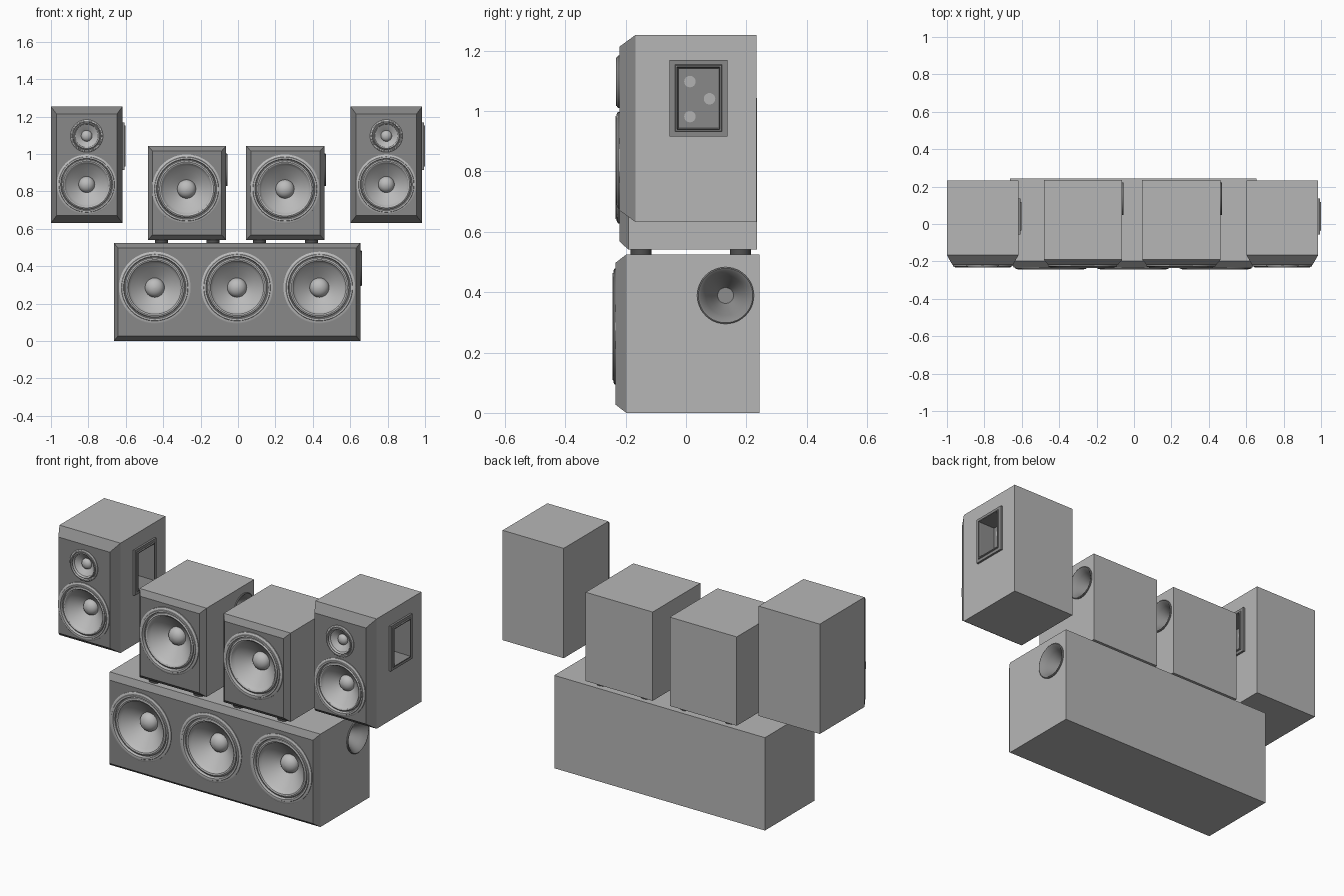
import bpy, bmesh
from math import cos, sin, pi, radians
from mathutils import Vector

if "Cube" in bpy.data.objects:
    bpy.data.objects.remove(bpy.data.objects["Cube"])

# local (u, v, h) axes for each facing: h points out of the surface
AXES = {
    'front': (Vector((1, 0, 0)), Vector((0, 0, 1)), Vector((0, -1, 0))),
    'side': (Vector((0, 1, 0)), Vector((0, 0, 1)), Vector((1, 0, 0))),
    'up': (Vector((1, 0, 0)), Vector((0, 1, 0)), Vector((0, 0, 1))),
}


def grey(name, g):
    m = bpy.data.materials.new(name)
    m.diffuse_color = (g, g, g, 1)
    m.use_nodes = True
    m.node_tree.nodes["Principled BSDF"].inputs["Base Color"].default_value = m.diffuse_color
    return m


SHELL, BAFFLE, CONE = grey('shell', .47), grey('baffle', .25), grey('cone', .5)
DARK, RECESS, FOOT = grey('port_dark', .27), grey('recess', .25), grey('foot', .08)
KNOB = grey('knob', .45)


def activate(ob):
    bpy.ops.object.select_all(action='DESELECT')
    ob.select_set(True)
    bpy.context.view_layer.objects.active = ob


def loft(name, pos, facing, loops, mat=None, n=48, base=False):
    """Skin loops of (half_u, half_v, h); n=4 gives rectangles, else round."""
    u, v, w = AXES[facing]
    bm = bmesh.new()
    if n == 4:
        ring = [(-1, -1), (1, -1), (1, 1), (-1, 1)]
    else:
        ring = [(cos(2 * pi * i / n), sin(2 * pi * i / n)) for i in range(n)]
    rows = [[bm.verts.new(Vector(pos) + u * (c * a) + v * (s * b) + w * h)
             for c, s in ring] for a, b, h in loops]
    for p, q in zip(rows, rows[1:]):
        for i in range(n):
            j = (i + 1) % n
            bm.faces.new((p[i], p[j], q[j], q[i]))
    bm.faces.new(rows[-1])
    if base:
        bm.faces.new(rows[0][::-1])
    me = bpy.data.meshes.new(name)
    bm.to_mesh(me)
    bm.free()
    ob = bpy.data.objects.new(name, me)
    bpy.context.collection.objects.link(ob)
    if mat:
        me.materials.append(mat)
    if mat and n > 4:
        activate(ob)
        bpy.ops.object.shade_smooth_by_angle(angle=radians(30))
    return ob


def cut(body, pos, facing, a, b, depth, n=48):
    tool = loft('cutter', pos, facing, [(a, b, -depth), (a, b, 0.05)], None, n, True)
    tool.hide_render = True
    mod = body.modifiers.new('hole', 'BOOLEAN')
    mod.operation, mod.solver, mod.object = 'DIFFERENCE', 'EXACT', tool
    activate(body)
    bpy.ops.object.modifier_apply(modifier=mod.name)
    bpy.data.objects.remove(tool)


def cabinet(name, x0, x1, z0, z1, front, back, ix, iz, iy):
    # box with a darker chamfered front
    hw, hh = (x1 - x0) / 2, (z1 - z0) / 2
    ob = loft(name, ((x0 + x1) / 2, front, (z0 + z1) / 2), 'front',
              [(hw, hh, front - back), (hw, hh, -iy), (hw - ix, hh - iz, 0)], SHELL, 4, True)
    ob.data.materials.append(BAFFLE)
    for f in ob.data.polygons:
        f.material_index = int(f.normal.y < -.1)
    return ob


def dome(r, base, height):
    return [(r * cos(t * pi / 12), base + height * sin(t * pi / 12)) for t in range(6)] + [(.01, base + height)]


# stepped rim, rubber surround, cone and domed dust cap, as fractions of the radius
RIM = [(1, -.02), (1, .02), (.97, .035), (.93, .04), (.92, .055), (.87, .055), (.855, .02), (.85, -.02),
       (.835, -.02), (.82, .02), (.78, .035), (.74, .02), (.71, -.03)]
WOOFER = RIM + [(.67, -.07), (.5, -.23), (.27, -.4)] + dome(.27, -.4, .22)
TWEETER = RIM + [(.67, -.05), (.34, -.3)] + dome(.34, -.3, .25)


def driver(name, body, x, front, z, r, lift=1.0, shape=WOOFER):
    pos = (x, front, z)
    cut(body, pos, 'front', r * .92, r * .92, r * .5)
    loft(name, pos, 'front',
         [(r * a, r * a, r * h * (lift if h > 0 else 1)) for a, h in shape], CONE)


# flared bass port closing to a small flat end
PORT = [(1, -.02), (1, .06), (.96, .09), (.88, .04), (.7, -.25), (.5, -.6), (.37, -.85), (.28, -1.0)]


def port(name, body, x, y, z, r):
    cut(body, (x, y, z), 'side', r * .95, r * .95, r * 1.1)
    loft(name, (x, y, z), 'side', [(r * a, r * a, r * h) for a, h in PORT], DARK)


# large low cabinet with three woofers
sub = cabinet('bass_cabinet', -.664, .654, 0, .525, -.233, .243, .022, .027, .035)
for x in (-.445, -.005, .435):
    driver('bass_woofer', sub, x, -.233, .286, .192)
port('bass_port', sub, .654, .131, .389, .094)

# two single-woofer cabinets standing on feet
for dx in (0, .526):
    box = cabinet('middle_cabinet', -.482 + dx, -.063 + dx, .541, 1.043, -.22, .235, .025, .027, .029)
    driver('middle_woofer', box, -.275 + dx, -.22, .813, .185, 1.4)
    port('middle_port', box, -.063 + dx, .135, .915, .087)
    for fx in (-.41, -.133):
        for fy in (-.149, .18):
            loft('foot', (fx + dx, fy, .525), 'up', [(.035, .035, 0), (.035, .035, .018)], FOOT, 24, True)

# two tall two-way cabinets with a control recess on the right side
for dx in (0, 1.602):
    box = cabinet('tall_cabinet', -1 + dx, -.618 + dx, .632, 1.253, -.22, .233, .03, .039, .053)
    driver('tall_woofer', box, -.809 + dx, -.22, .837, .16, 1.4)
    driver('tweeter', box, -.809 + dx, -.22, 1.097, .087, 2.4, TWEETER)
    pos = (-.618 + dx, .041, 1.043)
    cut(box, pos, 'side', .078, .112, .09, 4)
    loft('control_recess', pos, 'side',
         [(.096, .127, -.002), (.096, .127, .011), (.078, .111, .011), (.076, .109, .017),
          (.071, .104, .017), (.069, .102, .006), (.066, .099, -.08)], RECESS, 4)
    for ky, kz in ((.013, 1.098), (.078, 1.041), (.013, .982)):
        loft('knob', (-.70 + dx, ky, kz), 'side', [(.019, .019, 0), (.019, .019, .006)], KNOB, 24, True)
